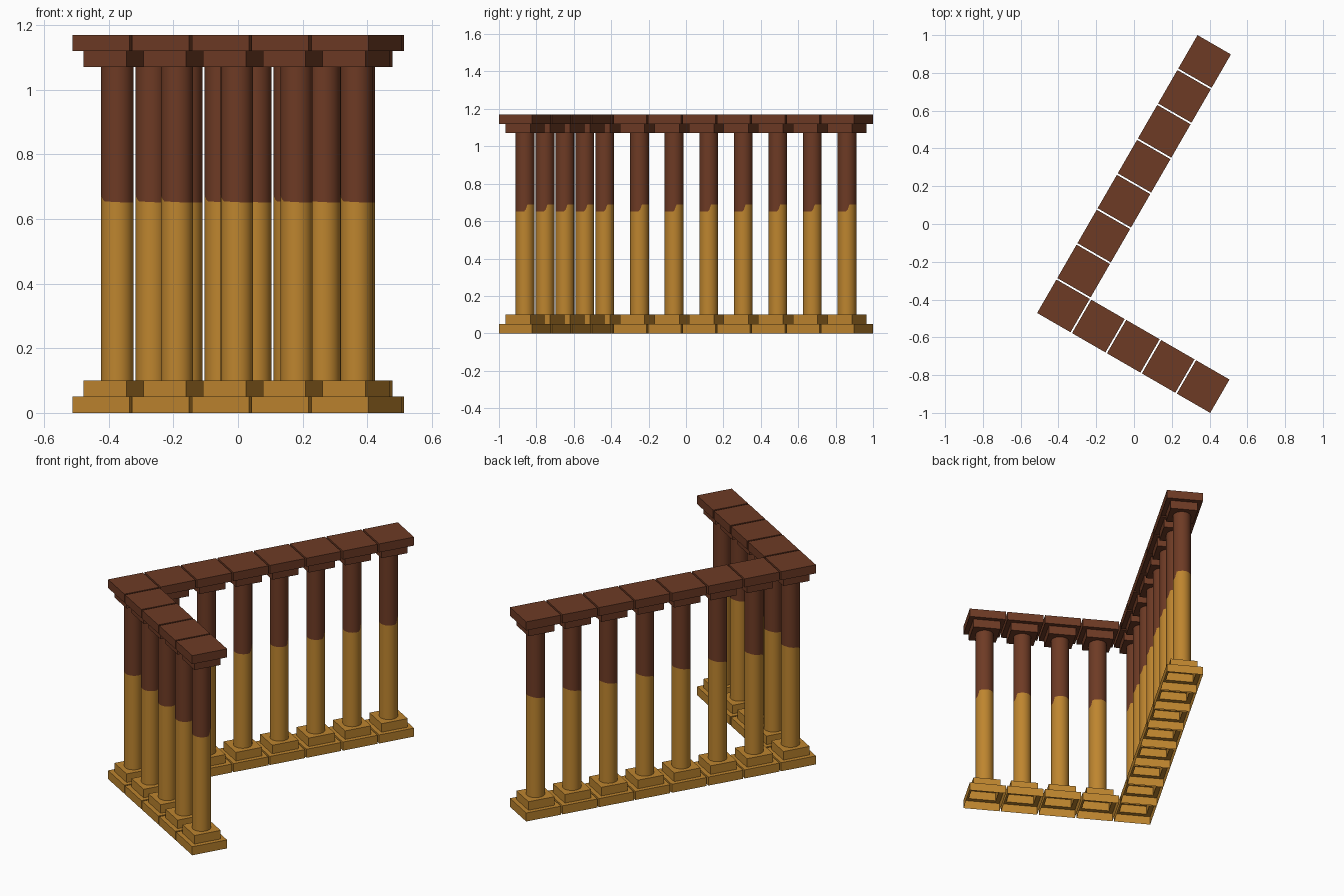
import bpy, bmesh, math
from mathutils import Vector

if "Cube" in bpy.data.objects:
    bpy.data.objects.remove(bpy.data.objects["Cube"])

STEP, WIDE, NARROW, RADIUS, SIDES = 0.2135, 0.204, 0.153, 0.05, 32
TURN = math.radians(-30)


def material(name, rgb):
    m = bpy.data.materials.new(name)
    m.diffuse_color = (*rgb, 1)
    m.use_nodes = True
    m.node_tree.nodes["Principled BSDF"].inputs["Base Color"].default_value = m.diffuse_color
    return m


gold = material("golden tan", (0.515, 0.235, 0.028))
brown = material("red brown", (0.155, 0.043, 0.018))


def link(name, bm, mats):
    bmesh.ops.recalc_face_normals(bm, faces=bm.faces)
    me = bpy.data.meshes.new(name)
    bm.to_mesh(me)
    bm.free()
    for m in mats:
        me.materials.append(m)
    return me


def stepped_block(name, profile, cap_bottom, mat):
    """Square stepped block from (width, height) pairs, closed at the top."""
    bm = bmesh.new()
    rings = []
    for w, z in profile:
        rings.append([bm.verts.new((x * w / 2, y * w / 2, z))
                      for x, y in ((-1, -1), (1, -1), (1, 1), (-1, 1))])
    for a, b in zip(rings, rings[1:]):
        for i in range(4):
            j = (i + 1) % 4
            bm.faces.new((a[i], a[j], b[j], b[i]))
    bm.faces.new(rings[-1])
    if cap_bottom:
        bm.faces.new(rings[0][::-1])
    return link(name, bm, [mat])


def split_height(a):
    """Uneven paint line around the shaft, by world angle in degrees."""
    a %= 360
    pts = ((0, 0.65), (14, 0.688), (90, 0.69), (180, 0.678),
           (215, 0.655), (270, 0.652), (360, 0.65))
    for (a0, z0), (a1, z1) in zip(pts, pts[1:]):
        if a <= a1:
            return z0 + (z1 - z0) * (a - a0) / (a1 - a0)


def shaft_mesh():
    bm = bmesh.new()
    rings = []
    for k in range(3):
        ring = []
        for i in range(SIDES):
            t = 2 * math.pi * i / SIDES
            z = (0.10, split_height(math.degrees(t + TURN)), 1.07)[k]
            ring.append(bm.verts.new((RADIUS * math.cos(t), RADIUS * math.sin(t), z)))
        rings.append(ring)
    for k in range(2):
        for i in range(SIDES):
            j = (i + 1) % SIDES
            f = bm.faces.new((rings[k][i], rings[k][j], rings[k + 1][j], rings[k + 1][i]))
            f.material_index = k
            f.smooth = True
    return link("shaft", bm, [gold, brown])


# Shared parts: hollow plinth, two-tone shaft, capital
plinth = stepped_block("plinth", [(WIDE, 0), (WIDE, 0.05), (NARROW, 0.05), (NARROW, 0.10)], False, gold)
capital = stepped_block("capital", [(NARROW, 1.07), (NARROW, 1.12), (WIDE, 1.12), (WIDE, 1.17)], True, brown)
shaft = shaft_mesh()

# L-shaped colonnade: long arm of eight and short arm of five share the corner
corner = Vector((-0.3735, -0.4337, 0))
long_dir = Vector((0.5, math.sqrt(3) / 2, 0))
short_dir = Vector((math.sqrt(3) / 2, -0.5, 0))
spots = [corner + long_dir * STEP * i for i in range(8)]
spots += [corner + short_dir * STEP * i for i in range(1, 5)]

for n, p in enumerate(spots, 1):
    for me in (plinth, shaft, capital):
        ob = bpy.data.objects.new(f"{me.name}_{n}", me)
        ob.location = p
        ob.rotation_euler.z = TURN
        bpy.context.collection.objects.link(ob)
